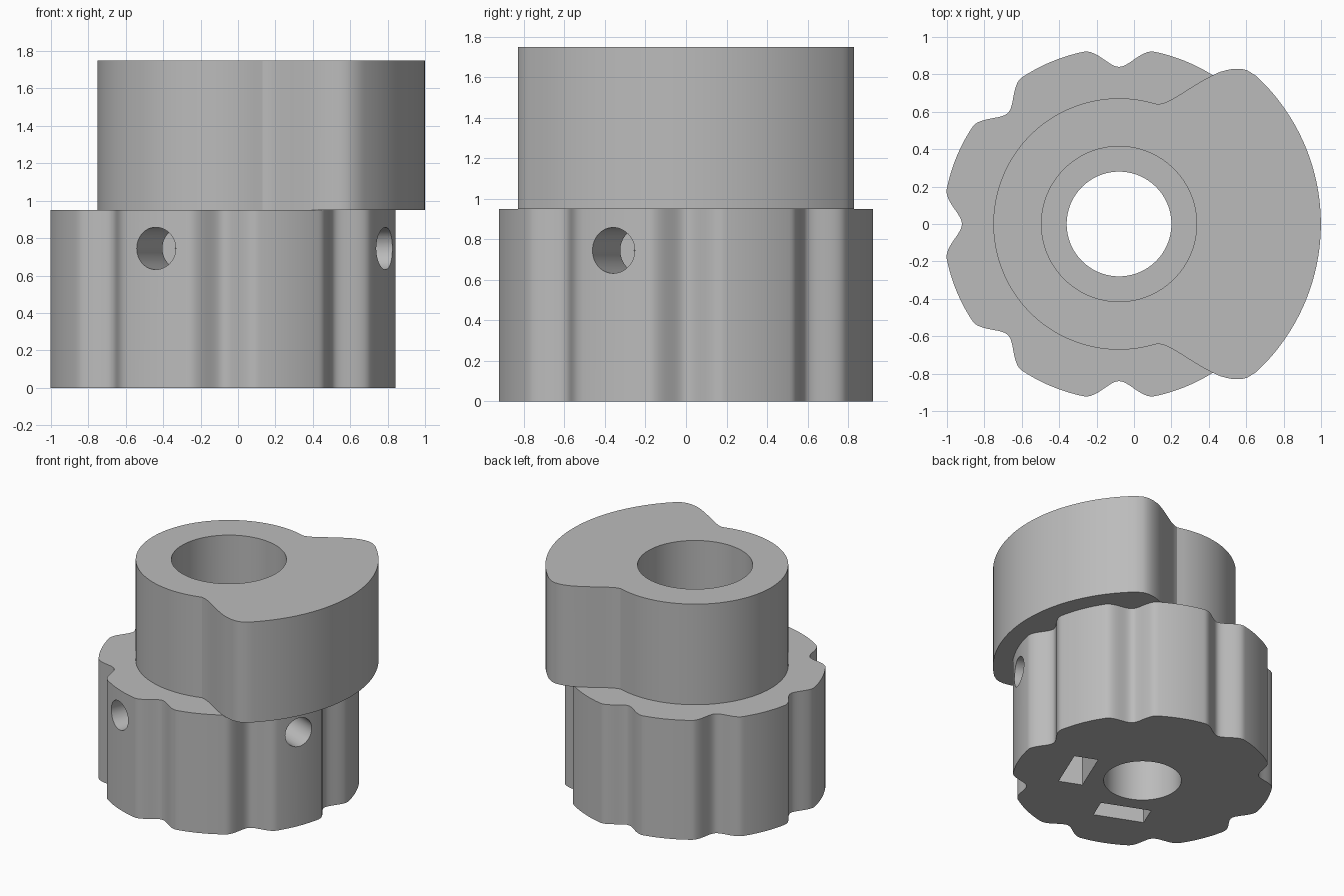
import bpy, bmesh
from math import sin, cos, pi, radians, atan2, hypot
from mathutils import Matrix, Vector

if "Cube" in bpy.data.objects:
    bpy.data.objects.remove(bpy.data.objects["Cube"])

CX = -0.08          # bore axis
SPLIT, TOP = 0.95, 1.75

grey = bpy.data.materials.new("plain_grey")
grey.use_nodes = True
grey.diffuse_color = (0.5, 0.5, 0.5, 1)
grey.node_tree.nodes["Principled BSDF"].inputs["Base Color"].default_value = (0.5, 0.5, 0.5, 1)


def finish(name, bm):
    bmesh.ops.recalc_face_normals(bm, faces=bm.faces)
    mesh = bpy.data.meshes.new(name)
    bm.to_mesh(mesh)
    bm.free()
    mesh.materials.append(grey)
    obj = bpy.data.objects.new(name, mesh)
    bpy.context.collection.objects.link(obj)
    return obj


def prism(name, outline, z0, z1):
    bm = bmesh.new()
    face = bm.faces.new([bm.verts.new((x, y, z0)) for x, y in outline])
    side = bmesh.ops.extrude_face_region(bm, geom=[face])["geom"]
    verts = [v for v in side if isinstance(v, bmesh.types.BMVert)]
    bmesh.ops.translate(bm, verts=verts, vec=(0, 0, z1 - z0))
    return finish(name, bm)


def arc(radius, a0, a1, n):
    return [(CX + radius * cos(a0 + (a1 - a0) * i / n),
             radius * sin(a0 + (a1 - a0) * i / n)) for i in range(n + 1)]


def boolean(target, tool, operation):
    mod = target.modifiers.new(operation.lower(), "BOOLEAN")
    mod.operation, mod.solver, mod.object = operation, "EXACT", tool
    bpy.context.view_layer.objects.active = target
    bpy.ops.object.modifier_apply(modifier=mod.name)
    bpy.data.objects.remove(tool)


# Grip: round body with eight smooth finger notches
def grip_point(i, n=384):
    a = 2 * pi * i / n
    offset = abs((a + pi / 8) % (pi / 4) - pi / 8) / radians(11.5)
    t = min(offset, 1)
    r = 0.84 + 0.1 * t * t * (3 - 2 * t)
    return CX + r * cos(a), r * sin(a)


hub = prism("grip_and_cam", [grip_point(i) for i in range(384)], 0, SPLIT)

# Cam: small circle on the left, wide lobe on the right, blended by a shoulder
shoulder = [(0.64, 0.80), (0.605, 0.822), (0.57, 0.83), (0.535, 0.83), (0.50, 0.824),
            (0.46, 0.813), (0.42, 0.795), (0.36, 0.763), (0.29, 0.72), (0.23, 0.682),
            (0.19, 0.66), (0.16, 0.647), (0.13, 0.64)]
tip = atan2(0.79, 0.655 - CX)
lobe = arc(hypot(0.655 - CX, 0.79), -tip, tip, 60)
start = atan2(0.645, 0.10 - CX)
back = arc(0.672, start, 2 * pi - start, 96)
lower_shoulder = [(x, -y) for x, y in reversed(shoulder)]
cam = prism("cam", lobe + shoulder + back + lower_shoulder, SPLIT, TOP)
boolean(hub, cam, "UNION")

# Stepped bore
for radius, z0, z1 in ((0.28, -0.1, TOP + 0.1), (0.415, SPLIT, TOP + 0.1)):
    boolean(hub, prism("bore", arc(radius, 0, 2 * pi, 96)[:-1], z0, z1), "DIFFERENCE")

# Two radial screw holes, each crossing a nut slot open at the bottom
for angle in (radians(-22.5), radians(-112.5)):
    turn = Matrix.Translation((CX, 0, 0)) @ Matrix.Rotation(angle, 4, "Z")

    bm = bmesh.new()
    bmesh.ops.create_cone(bm, cap_ends=True, segments=48, radius1=0.113, radius2=0.113, depth=0.9,
                          matrix=turn @ Matrix.Translation((0.65, 0, 0.745)) @ Matrix.Rotation(pi / 2, 4, "Y"))
    boolean(hub, finish("screw_hole", bm), "DIFFERENCE")

    bm = bmesh.new()
    bmesh.ops.create_cube(bm, size=1, matrix=turn @ Matrix.Translation((0.485, 0, 0.41))
                          @ Matrix.Diagonal(Vector((0.18, 0.38, 1.02, 1))))
    boolean(hub, finish("nut_slot", bm), "DIFFERENCE")

# Smooth walls with crisp rims
bpy.ops.object.select_all(action="DESELECT")
hub.select_set(True)
bpy.context.view_layer.objects.active = hub
bpy.ops.object.shade_smooth_by_angle(angle=radians(25))
